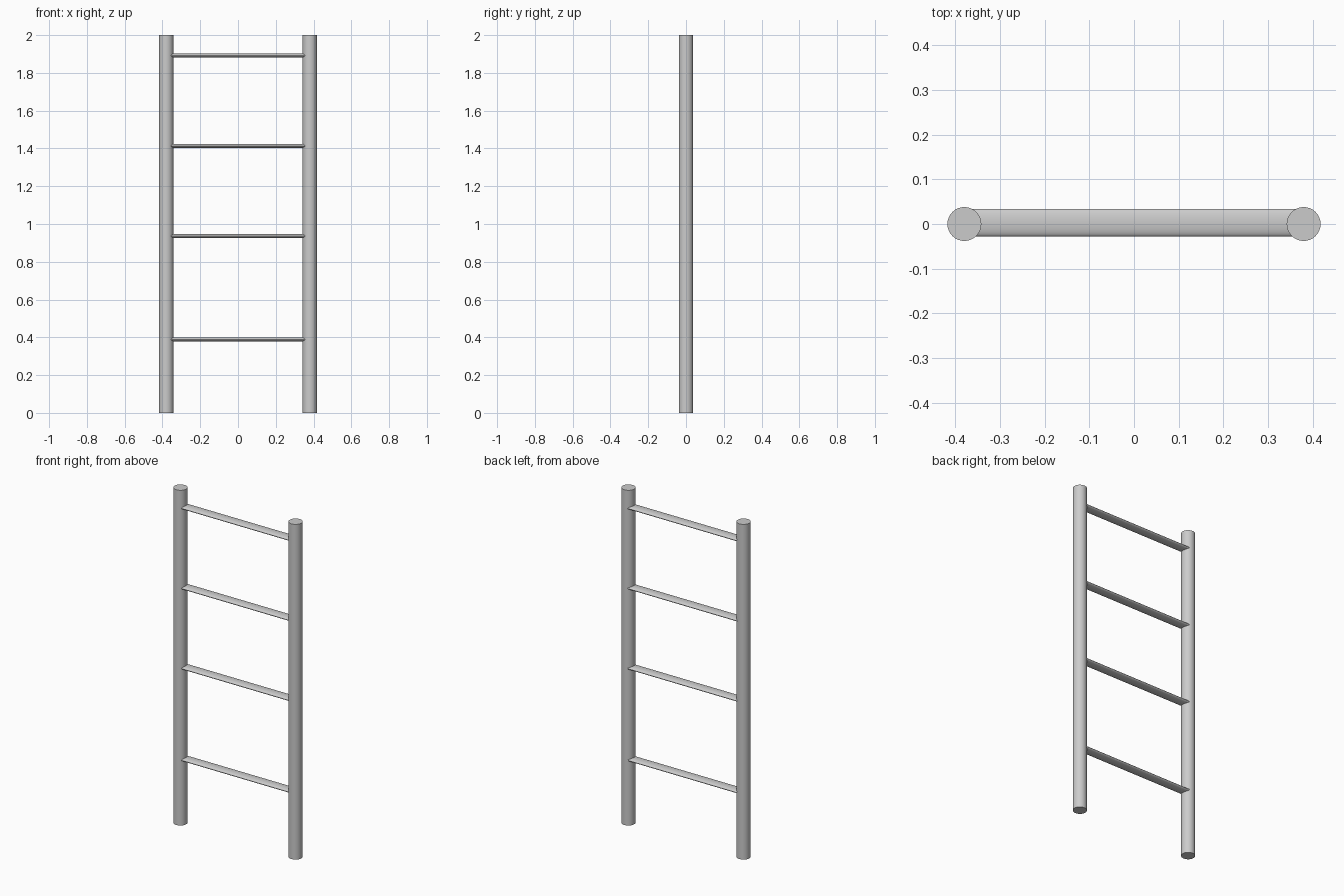
import bpy
from math import pi

if "Cube" in bpy.data.objects:
    bpy.data.objects.remove(bpy.data.objects["Cube"])

def smooth(obj):
    bpy.context.view_layer.objects.active = obj
    obj.select_set(True)
    bpy.ops.object.shade_smooth_by_angle(angle=pi / 5)
    obj.select_set(False)

def cylinder(name, radius, depth, location, rotation=(0, 0, 0), scale=(1, 1, 1)):
    bpy.ops.mesh.primitive_cylinder_add(vertices=32, radius=radius, depth=depth,
                                        location=location, rotation=rotation)
    obj = bpy.context.object
    obj.name = name
    obj.scale = scale
    bpy.ops.object.transform_apply(location=False, rotation=True, scale=True)
    smooth(obj)
    return obj

# Two round upright rails
for side, x in (("left", -0.38), ("right", 0.38)):
    cylinder(f"{side}_rail", 0.038, 2.0, (x, 0, 1.0))

# Flattened oval rungs, sunk into the rails
for i, z in enumerate((0.389, 0.936, 1.414, 1.892), 1):
    cylinder(f"rung_{i}", 0.031, 0.74, (0, 0.003, z),
             rotation=(0, pi / 2, 0), scale=(0.34, 1, 1))
